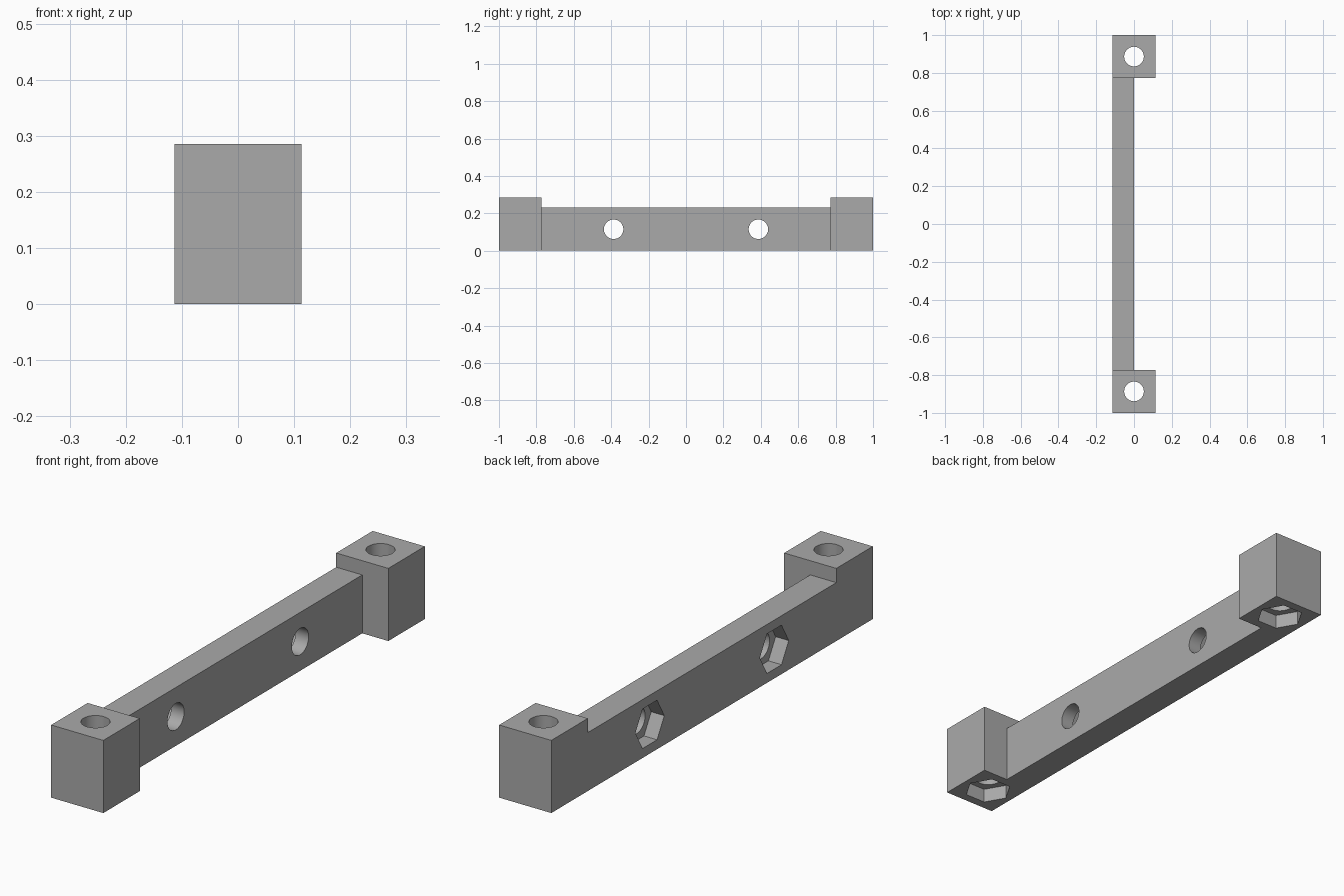
import bpy
from math import radians

cube = bpy.data.objects.get("Cube")
if cube:
    bpy.data.objects.remove(cube, do_unlink=True)

W = 0.227            # block width and depth
H = 0.286            # block height
BAR_H = 0.23
POST_Y = 1 - W / 2   # block centres
BOLT_Y = 0.387       # cross hole centres
HOLE_R, NUT_R, NUT_DEPTH = 0.052, 0.09, 0.057

gray = bpy.data.materials.new("gray plastic")
gray.use_nodes = True
color = (0.4, 0.4, 0.4, 1)
gray.diffuse_color = color
gray.node_tree.nodes["Principled BSDF"].inputs["Base Color"].default_value = color


def box(name, low, high):
    center = [(a + b) / 2 for a, b in zip(low, high)]
    bpy.ops.mesh.primitive_cube_add(size=1, location=center)
    ob = bpy.context.object
    ob.name = name
    ob.scale = [b - a for a, b in zip(low, high)]
    bpy.ops.object.transform_apply(location=True, rotation=True, scale=True)
    ob.data.materials.append(gray)
    return ob


def cylinder(name, sides, radius, depth, location, rotation):
    bpy.ops.mesh.primitive_cylinder_add(vertices=sides, radius=radius, depth=depth,
                                        location=location, rotation=rotation)
    ob = bpy.context.object
    ob.name = name
    ob.data.materials.append(gray)
    return ob


def combine(target, other, operation):
    mod = target.modifiers.new(operation.lower(), 'BOOLEAN')
    mod.operation, mod.solver, mod.object = operation, 'EXACT', other
    bpy.context.view_layer.objects.active = target
    bpy.ops.object.modifier_apply(modifier=mod.name)
    bpy.data.objects.remove(other, do_unlink=True)


# Thin bar joined to a taller block at each end
bracket = box("bracket", (-W / 2, -0.9, 0), (0, 0.9, BAR_H))
for side in (-1, 1):
    block = box("end_block", (-W / 2, side * POST_Y - W / 2, 0),
                (W / 2, side * POST_Y + W / 2, H))
    combine(bracket, block, 'UNION')

# Bolt holes with hexagonal nut pockets
upright = (0, 0, radians(90 - 60))    # corners along x
sideways = (0, radians(90), 0)        # hole along x
for side in (-1, 1):
    y = side * POST_Y
    combine(bracket, cylinder("block_hole", 48, HOLE_R, 1, (0, y, 0.2), (0, 0, 0)), 'DIFFERENCE')
    combine(bracket, cylinder("block_nut_pocket", 6, NUT_R, 2 * NUT_DEPTH,
                              (0, y, 0), upright), 'DIFFERENCE')
    place = (-W / 2, side * BOLT_Y, BAR_H / 2)
    combine(bracket, cylinder("bar_hole", 48, HOLE_R, 1, place, sideways), 'DIFFERENCE')
    combine(bracket, cylinder("bar_nut_pocket", 6, NUT_R, 2 * NUT_DEPTH,
                              place, sideways), 'DIFFERENCE')

# Smooth the round holes and keep the edges sharp
bpy.ops.object.select_all(action='DESELECT')
bracket.select_set(True)
bpy.context.view_layer.objects.active = bracket
bpy.ops.object.shade_smooth_by_angle(angle=radians(30))
